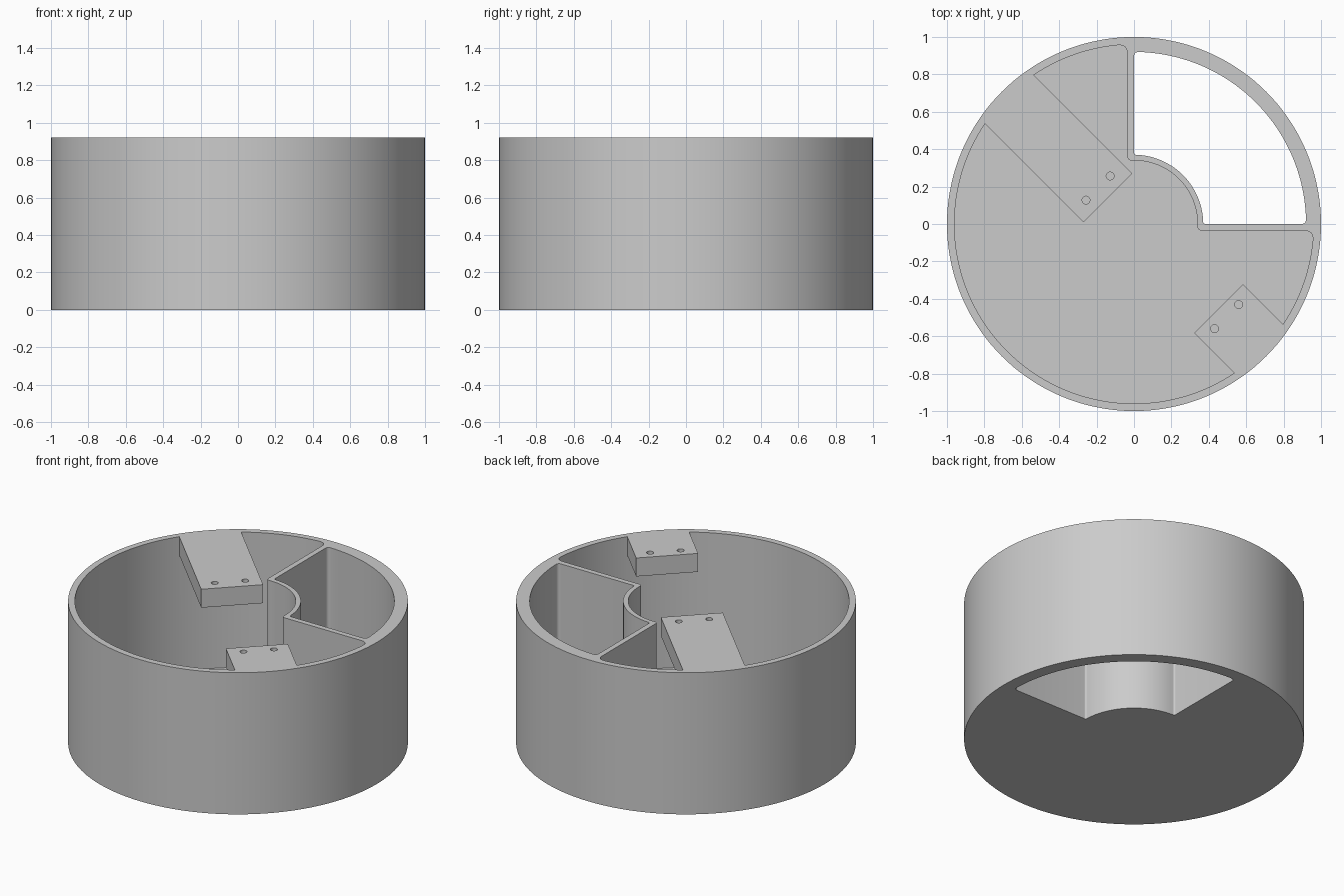
import bpy, bmesh
from math import cos, sin, pi, asin
from mathutils import Vector

cube = bpy.data.objects.get("Cube")
if cube:
    bpy.data.objects.remove(cube, do_unlink=True)

HEIGHT, FLOOR, TAB_BOTTOM = 0.92, 0.04, 0.80
ABOVE = HEIGHT + 0.2

grey = bpy.data.materials.new("matte grey")
grey.use_nodes = True
colour = (0.60, 0.60, 0.60, 1)
grey.diffuse_color = colour
grey.node_tree.nodes["Principled BSDF"].inputs["Base Color"].default_value = colour


def arc(radius, start, end, steps, centre=(0, 0)):
    return [Vector((centre[0] + radius * cos(start + (end - start) * i / steps),
                    centre[1] + radius * sin(start + (end - start) * i / steps)))
            for i in range(steps + 1)]


def prism(name, outline, bottom, top):
    """Extrude a counter-clockwise outline between two heights."""
    bm = bmesh.new()
    face = bm.faces.new([bm.verts.new((p.x, p.y, bottom)) for p in outline])
    lift = bmesh.ops.extrude_face_region(bm, geom=[face])["geom"]
    bmesh.ops.translate(bm, vec=(0, 0, top - bottom),
                        verts=[g for g in lift if isinstance(g, bmesh.types.BMVert)])
    bmesh.ops.recalc_face_normals(bm, faces=bm.faces)
    mesh = bpy.data.meshes.new(name)
    bm.to_mesh(mesh)
    bm.free()
    mesh.materials.append(grey)
    obj = bpy.data.objects.new(name, mesh)
    bpy.context.collection.objects.link(obj)
    return obj


def cut(target, cutters):
    """Subtract the cutters, bake the result and discard them."""
    for c in cutters:
        mod = target.modifiers.new("cut", "BOOLEAN")
        mod.operation, mod.solver, mod.object = "DIFFERENCE", "EXACT", c
    graph = bpy.context.evaluated_depsgraph_get()
    mesh = bpy.data.meshes.new_from_object(target.evaluated_get(graph))
    target.modifiers.clear()
    target.data = mesh
    for c in cutters:
        bpy.data.objects.remove(c, do_unlink=True)


def rounded(before, corner, after, steps=6):
    return [before.lerp(corner, i / steps).lerp(corner.lerp(after, i / steps), i / steps)
            for i in range(1, steps)]


def sector(inner, outer, offset, start_sign, fillet):
    """Ring sector with straight sides on x = offset and y = offset.
    start_sign 1 spans the back left quarter, -1 spans the other three."""
    lo_out, lo_in = asin(offset / outer), asin(offset / inner)
    hi_out, hi_in = pi / 2 - lo_out, pi / 2 - lo_in
    t_out, t_in = fillet / outer, fillet / 2 / inner
    if start_sign > 0:
        big = arc(outer, lo_out + t_out, hi_out - t_out, 40)
        small = arc(inner, hi_in - t_in, lo_in + t_in, 32)
    else:
        big = arc(outer, hi_out + t_out, 2 * pi + lo_out - t_out, 112)
        small = arc(inner, lo_in + t_in, hi_in - t_in, 32)
    out_end, in_end = outer * cos(lo_out), inner * cos(lo_in)
    on_y = lambda d: Vector((d, offset))
    on_x = lambda d: Vector((offset, d))
    first, last = (on_x, on_y) if start_sign > 0 else (on_y, on_x)
    pts = list(big)
    pts += rounded(big[-1], first(out_end), first(out_end - fillet))
    pts += [first(out_end - fillet), first(in_end + fillet / 2)]
    pts += rounded(pts[-1], first(in_end), small[0])
    pts += small
    pts += rounded(small[-1], last(in_end), last(in_end + fillet / 2))
    pts += [last(in_end + fillet / 2), last(out_end - fillet)]
    pts += rounded(pts[-1], last(out_end), big[0])
    return pts


# Diagonal axis along which the two mounting tabs lie
along = Vector((-1, 1)).normalized()
across = Vector((1, 1)).normalized()


def tab(start, end):
    half = 0.185
    return prism("tab", [along * start - across * half, along * start + across * half,
                         along * end + across * half, along * end - across * half],
                 TAB_BOTTOM, ABOVE + 0.1)


# Round tub
tub = prism("round_tub", arc(1, 0, 2 * pi, 144)[:-1], 0, HEIGHT)

# Hollow of the tub, leaving the two tabs solid
hollow = prism("hollow", sector(0.34, 0.96, -0.035, -1, 0.05), FLOOR, ABOVE)
cut(hollow, [tab(0.198, 1.2), tab(-0.64, -1.2)])

# Open quarter window and screw holes
window = prism("window", sector(0.37, 0.92, 0.0, 1, 0.025), -0.1, ABOVE)
holes = [prism("hole", arc(0.021, 0, 2 * pi, 20, along * u + across * v)[:-1],
               TAB_BOTTOM - 0.05, ABOVE)
         for u in (0.272, -0.70) for v in (0.091, -0.091)]
cut(tub, [hollow, window] + holes)

bpy.ops.object.select_all(action="DESELECT")
tub.select_set(True)
bpy.context.view_layer.objects.active = tub
bpy.ops.object.shade_smooth_by_angle(angle=pi / 6)
